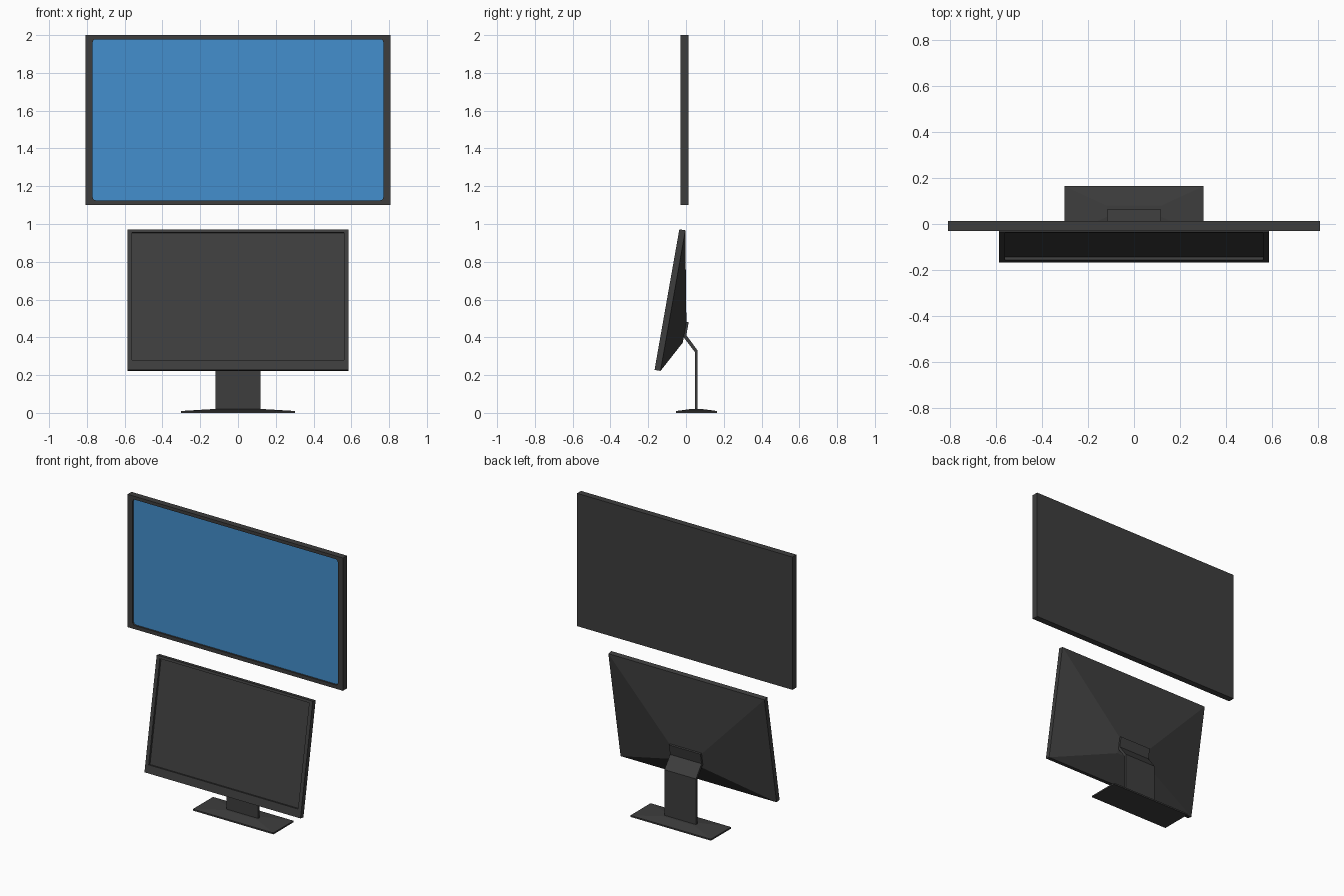
import bpy, bmesh, math

if "Cube" in bpy.data.objects:
    bpy.data.objects.remove(bpy.data.objects["Cube"])


def material(name, rgb):
    m = bpy.data.materials.new(name)
    m.diffuse_color = (*rgb, 1.0)
    m.use_nodes = True
    m.node_tree.nodes["Principled BSDF"].inputs["Base Color"].default_value = m.diffuse_color
    return m


GREY = material("dark grey plastic", (0.048, 0.048, 0.048))
BLUE = material("blue screen", (0.057, 0.275, 0.61))


def finish(name, bm, mats, loc=(0, 0, 0), tilt=0.0, fix=True):
    if fix:
        bmesh.ops.recalc_face_normals(bm, faces=bm.faces)
    me = bpy.data.meshes.new(name)
    bm.to_mesh(me)
    bm.free()
    for m in mats:
        me.materials.append(m)
    ob = bpy.data.objects.new(name, me)
    ob.location = loc
    ob.rotation_euler = (tilt, 0, 0)
    bpy.context.collection.objects.link(ob)
    return ob


def rect_loop(bm, x0, x1, z0, z1, y, r=0.0, steps=1):
    """Four corners, each a list of vertices running round the rectangle."""
    corners = []
    for i, (cx, cz, sx, sz) in enumerate(((x0, z0, 1, 1), (x1, z0, -1, 1),
                                          (x1, z1, -1, -1), (x0, z1, 1, -1))):
        vs = []
        for k in range(steps):
            a = math.pi + i * math.pi / 2
            a += (k / (steps - 1) if steps > 1 else 0) * math.pi / 2
            if r == 0:
                vs.append(bm.verts.new((cx, y, cz)))
            else:
                vs.append(bm.verts.new((cx + sx * r + r * math.cos(a), y,
                                        cz + sz * r + r * math.sin(a))))
        corners.append(vs)
    return corners


def bridge(bm, a, b):
    n = len(a)
    for i in range(n):
        j = (i + 1) % n
        bm.faces.new((a[i], a[j], b[j], b[i]))


def panel(name, hx, z1, y0, y1, screen, recess, r, steps, mats, back_taper=None, **kw):
    """Display housing with a recessed screen and a flat or tapered back."""
    bm = bmesh.new()
    outer = rect_loop(bm, -hx, hx, 0, z1, y0)
    sx, sz0, sz1 = screen
    inner = rect_loop(bm, -sx, sx, sz0, sz1, y0, r, steps)
    # bezel: a fan at each corner and a quad along each side
    for i in range(4):
        j = (i + 1) % 4
        for p, q in zip(inner[i], inner[i][1:]):
            bm.faces.new((outer[i][0], q, p))
        bm.faces.new((outer[i][0], outer[j][0], inner[j][0], inner[i][-1]))
    # recess walls and screen
    deep = rect_loop(bm, -sx, sx, sz0, sz1, y0 + recess, r, steps)
    flat_in, flat_deep = sum(inner, []), sum(deep, [])
    bridge(bm, flat_in, flat_deep)
    face = bm.faces.new(flat_deep)
    face.material_index = len(mats) - 1
    # sides and back
    front = [c[0] for c in outer]
    rear = [c[0] for c in rect_loop(bm, -hx, hx, 0, z1, y1)]
    bridge(bm, front, rear)
    if back_taper:
        bx, bz0, bz1, by = back_taper
        top = [c[0] for c in rect_loop(bm, -bx, bx, bz0, bz1, by)]
        bridge(bm, rear, top)
        rear = top
    bm.faces.new(rear)
    return finish(name, bm, mats, **kw)


def box(name, x, y0, y1, z0, z1, **kw):
    bm = bmesh.new()
    a = [c[0] for c in rect_loop(bm, -x, x, z0, z1, y0)]
    b = [c[0] for c in rect_loop(bm, -x, x, z0, z1, y1)]
    bridge(bm, a, b)
    bm.faces.new(a)
    bm.faces.new(b)
    return finish(name, bm, [GREY], **kw)


# upper flat display with blue screen
panel("upper_display", 0.808, 0.9, -0.03, 0.013, (0.77, 0.025, 0.878), 0.012,
      0.018, 4, [GREY, BLUE], loc=(0, 0, 1.1))

# lower tilted monitor with tapered back
TILT = dict(loc=(0, -0.135, 0.222), tilt=math.radians(-10))
panel("lower_monitor", 0.585, 0.756, -0.032, 0.0, (0.56, 0.054, 0.739), 0.015,
      0.0, 1, [GREY], back_taper=(0.122, 0.168, 0.278, 0.09), **TILT)

# mounting plate on the back of the monitor
box("mount_plate", 0.118, 0.085, 0.102, 0.20, 0.28, **TILT)

# bent neck, extruded from its side profile
profile = [(0.047, 0.012), (0.062, 0.012), (0.062, 0.33), (0.0, 0.413),
           (-0.014, 0.402), (0.047, 0.322)]
bm = bmesh.new()
left = [bm.verts.new((-0.118, y, z)) for y, z in profile]
right = [bm.verts.new((0.118, y, z)) for y, z in profile]
bridge(bm, left, right)
bm.faces.new(left)
bm.faces.new(right)
finish("stand_neck", bm, [GREY])

# foot plate with a shallow sloping top
bm = bmesh.new()
rings = []
for x, y0, y1, z in ((0.302, -0.052, 0.164, 0), (0.302, -0.052, 0.164, 0.01),
                     (0.12, 0.03, 0.08, 0.021)):
    rings.append([bm.verts.new(p) for p in ((-x, y0, z), (x, y0, z),
                                            (x, y1, z), (-x, y1, z))])
bridge(bm, rings[0], rings[1])
bridge(bm, rings[1], rings[2])
bm.faces.new(rings[0])
bm.faces.new(rings[2])
finish("stand_foot", bm, [GREY])
